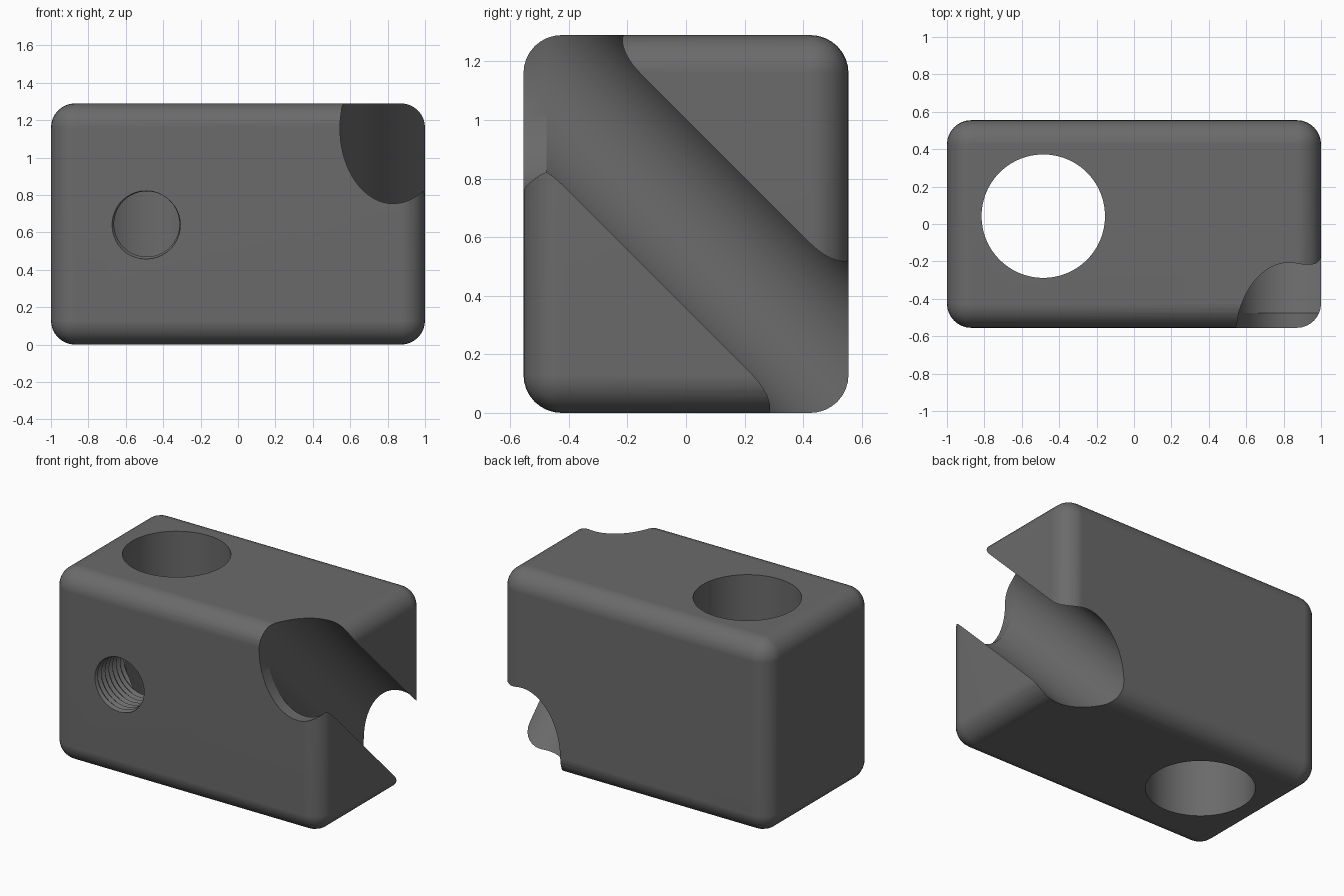
import bpy, bmesh
from math import cos, sin, pi, sqrt

if "Cube" in bpy.data.objects:
    bpy.data.objects.remove(bpy.data.objects["Cube"])

W, D, H = 2.0, 1.11, 1.29


def mesh_object(name, bm):
    bmesh.ops.recalc_face_normals(bm, faces=bm.faces)
    me = bpy.data.meshes.new(name)
    bm.to_mesh(me)
    bm.free()
    ob = bpy.data.objects.new(name, me)
    bpy.context.collection.objects.link(ob)
    return ob


def loft(name, rings):
    """Closed solid through a series of rings."""
    bm = bmesh.new()
    vs = [[bm.verts.new(p) for p in ring] for ring in rings]
    n = len(vs[0])
    for a, b in zip(vs, vs[1:]):
        for i in range(n):
            bm.faces.new((a[i], a[(i + 1) % n], b[(i + 1) % n], b[i]))
    bm.faces.new(vs[0])
    bm.faces.new(vs[-1])
    return mesh_object(name, bm)


def thread(name, x, z, r_in, r_out, pitch, y0, y1, n=40):
    """Solid helical plug along y, alternating crest and root rows."""
    bm = bmesh.new()
    rows = int((y1 - y0) / pitch * 2)
    g = []
    for j in range(rows):
        r = r_out if j % 2 else r_in
        g.append([bm.verts.new((x + r * cos(2 * pi * i / n),
                                y0 + pitch * (j / 2 + i / n),
                                z + r * sin(2 * pi * i / n))) for i in range(n)])
    for j in range(rows - 1):
        for i in range(n - 1):
            bm.faces.new((g[j][i], g[j][i + 1], g[j + 1][i + 1], g[j + 1][i]))
        if j + 3 < rows:
            bm.faces.new((g[j][-1], g[j + 2][0], g[j + 3][0], g[j + 1][-1]))
    # close both ends with fans
    rim = [e for e in bm.edges if e.is_boundary]
    mid = (y0 + y1) / 2
    ends = [bm.verts.new((x, y, z)) for y in (y0, y1)]
    for e in rim:
        far = (e.verts[0].co.y + e.verts[1].co.y) / 2 > mid
        bm.faces.new((e.verts[0], e.verts[1], ends[far]))
    return mesh_object(name, bm)


# rounded block
bm = bmesh.new()
bmesh.ops.create_cube(bm, size=1)
for v in bm.verts:
    v.co = (v.co.x * W, v.co.y * D, (v.co.z + 0.5) * H)
bmesh.ops.bevel(bm, geom=bm.edges[:], offset=0.13, segments=8, profile=0.5, affect='EDGES')
block = mesh_object("block", bm)

# vertical bore
N = 96
bore = loft("bore_cutter", [[(-0.485 + 0.33 * cos(2 * pi * i / N), 0.042 + 0.33 * sin(2 * pi * i / N), z)
                             for i in range(N)] for z in (-0.3, 1.6)])

# diagonal groove that turns level just behind the front face
R = 0.285
groove = loft("groove_cutter", [[(0.83 + R * cos(2 * pi * i / N), y, zc + R * sqrt(2) * sin(2 * pi * i / N))
                                 for i in range(N)] for y, zc in ((-1, 1.157), (-0.477, 1.157), (1, -0.32))])

# threaded screw hole from the front into the bore
screw = thread("screw_cutter", -0.488, 0.645, 0.175, 0.19, 0.04, -0.681, 0.08)

cutters = [bore, groove, screw]
for c in cutters:
    c.hide_render = True
    m = block.modifiers.new(c.name, 'BOOLEAN')
    m.object, m.operation, m.solver = c, 'DIFFERENCE', 'EXACT'

# bake the cuts, then shade
dg = bpy.context.evaluated_depsgraph_get()
block.data = bpy.data.meshes.new_from_object(block.evaluated_get(dg))
block.modifiers.clear()
for c in cutters:
    bpy.data.objects.remove(c)
bpy.ops.object.select_all(action='DESELECT')
bpy.context.view_layer.objects.active = block
block.select_set(True)
bpy.ops.object.shade_smooth_by_angle(angle=0.25)
wn = block.modifiers.new("flat_faces", 'WEIGHTED_NORMAL')
wn.keep_sharp = True

# dark grey finish
mat = bpy.data.materials.new("dark_grey")
mat.diffuse_color = (0.145, 0.145, 0.145, 1)
mat.use_nodes = True
mat.node_tree.nodes["Principled BSDF"].inputs["Base Color"].default_value = mat.diffuse_color
block.data.materials.clear()
block.data.materials.append(mat)
